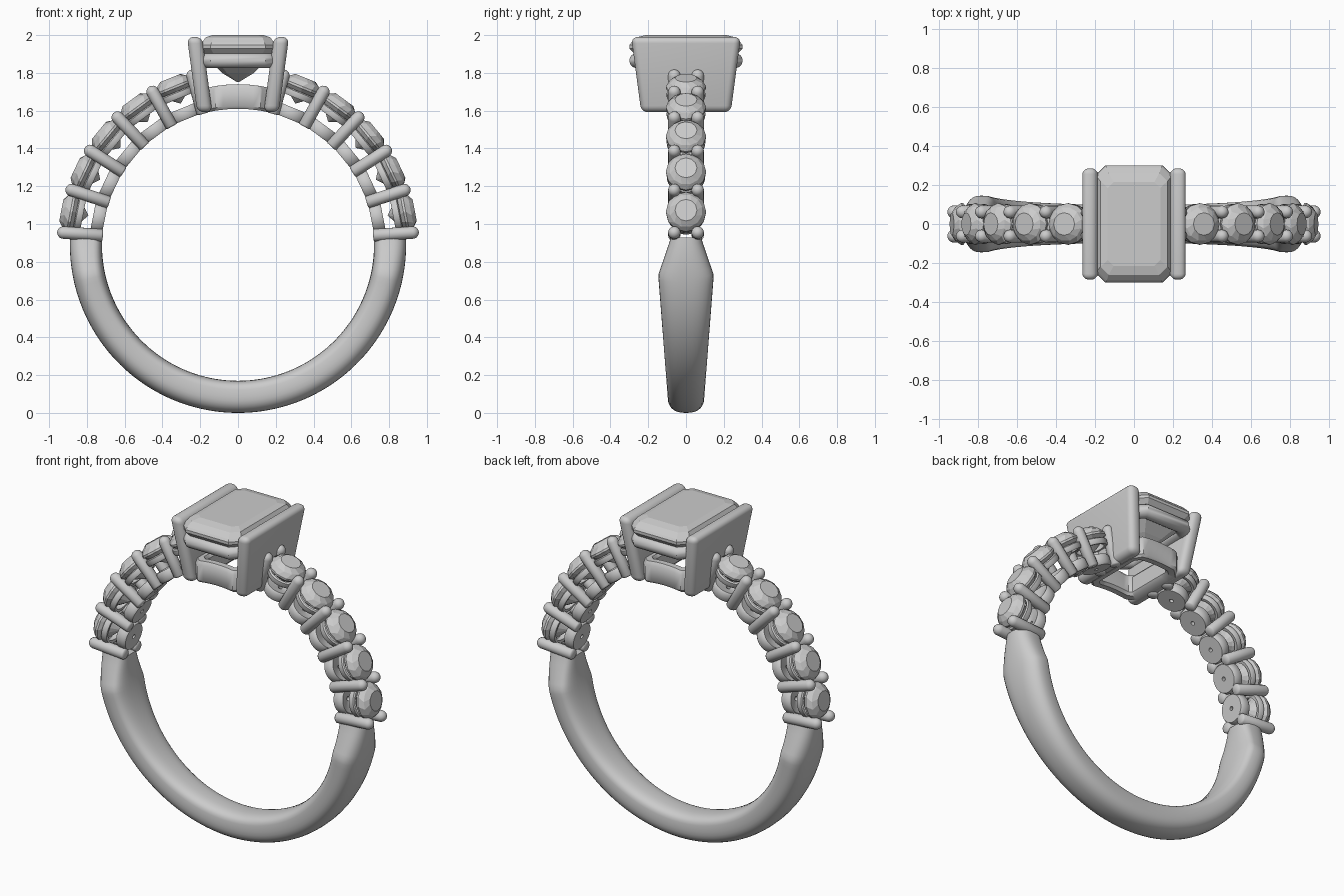
import bpy, bmesh
from math import sin, cos, pi, radians, sqrt
from mathutils import Matrix, Vector

if "Cube" in bpy.data.objects:
    bpy.data.objects.remove(bpy.data.objects["Cube"])

CZ, RIN = 0.89, 0.72          # ring centre height and finger radius


def make(name, bm, smooth=None):
    bmesh.ops.remove_doubles(bm, verts=bm.verts, dist=1e-5)
    bmesh.ops.recalc_face_normals(bm, faces=bm.faces)
    me = bpy.data.meshes.new(name)
    bm.to_mesh(me)
    bm.free()
    ob = bpy.data.objects.new(name, me)
    bpy.context.collection.objects.link(ob)
    if smooth:
        bpy.context.view_layer.objects.active = ob
        ob.select_set(True)
        bpy.ops.object.shade_smooth_by_angle(angle=radians(smooth))
        ob.select_set(False)
    return ob


def loft(name, rings, loop=False, caps=True, smooth=None, mat=None):
    """Skin closed rings of equal size; loop joins last ring to first."""
    bm = bmesh.new()
    vr = [[bm.verts.new(p) for p in r] for r in rings]
    n = len(vr[0])
    for i in range(len(vr) if loop else len(vr) - 1):
        a, b = vr[i], vr[(i + 1) % len(vr)]
        for j in range(n):
            k = (j + 1) % n
            bm.faces.new((a[j], a[k], b[k], b[j]))
    if caps and not loop:
        bm.faces.new(vr[0])
        bm.faces.new(vr[-1])
    if mat:
        bm.transform(mat)
    return make(name, bm, smooth)


def lathe(name, prof, n, mat, **kw):
    rings = [[(r * cos(2 * pi * j / n), r * sin(2 * pi * j / n), z) for j in range(n)]
             for r, z in prof]
    return loft(name, rings, mat=mat, **kw)


def octagon(hx, hy, c, z):
    return [(hx, hy - c, z), (hx - c, hy, z), (c - hx, hy, z), (-hx, hy - c, z),
            (-hx, c - hy, z), (c - hx, -hy, z), (hx - c, -hy, z), (hx, c - hy, z)]


def radial(deg):
    """Local z points outward from the ring centre at this angle."""
    return Matrix.Translation((0, 0, CZ)) @ Matrix.Rotation(radians(90 - deg), 4, 'Y')


# shank: domed section swept round the lower half, flared then pinched at the ends
def half_width(z):
    if z < 0.73:
        return 0.098 + max(z - 0.1, -0.1) * 0.078
    t = min((z - 0.73) / 0.19, 1)
    return 0.147 - 0.065 * t


def power(v, e):
    return abs(v) ** e * (1 if v > 0 else -1)


rings = []
for i in range(97):
    a = radians(2.5 - 185 * i / 96)
    w = half_width(CZ + 0.805 * sin(a))
    ring = []
    for j in range(32):
        t = 2 * pi * j / 32
        e = 0.85 if cos(t) > 0 else 0.5
        r = 0.805 + 0.085 * power(cos(t), e)
        ring.append((r * cos(a), w * power(sin(t), 0.8), CZ + r * sin(a)))
    rings.append(ring)
loft("shank", rings, smooth=40)

# shoulders: five round stones each side, with seats and shared prong pairs
step = 14.2
cap = [(0.033 * cos(k * pi / 10), 0.927 + 0.033 * sin(k * pi / 10)) for k in range(6)]
for side in (1, -1):
    tag = "right" if side == 1 else "left"
    for i in range(6):
        a = 4 + step * i
        m = radial(a if side == 1 else 180 - a)
        for y in (-0.062, 0.062):
            lathe(f"{tag}_prong", [(0.026, 0.717), (0.033, 0.725)] + cap, 16,
                  m @ Matrix.Translation((0, y, 0)), smooth=50)
        if i == 5:
            continue
        a += step / 2
        m = radial(a if side == 1 else 180 - a)
        # lower seat with a small centre hole
        lathe(f"{tag}_seat", [(0.012, 0.718), (0.08, 0.718), (0.088, 0.73),
                              (0.088, 0.772), (0.08, 0.782), (0.012, 0.76)],
              32, m, loop=True, smooth=40)
        # upper seat ring under the girdle
        lathe(f"{tag}_seat_ring", [(0.078, 0.838), (0.096, 0.835), (0.102, 0.845),
                                   (0.102, 0.868), (0.092, 0.874)],
              32, m, loop=True, smooth=40)
        # faceted round stone, alternate rings twisted half a facet
        stone = []
        for r, z, tw in ((0.058, 0.953, 0), (0.088, 0.932, .5), (0.107, 0.905, 0),
                         (0.107, 0.893, 0), (0.055, 0.848, .5), (0.002, 0.808, 0)):
            stone.append([(r * cos(2 * pi * (j + tw) / 12), r * sin(2 * pi * (j + tw) / 12), z)
                          for j in range(12)])
        loft(f"{tag}_round_stone", stone, mat=m)

# centre stone: step cut with cropped corners and a keel
loft("centre_stone", [
    octagon(0.135, 0.215, 0.03, 2.0), octagon(0.172, 0.262, 0.042, 1.988),
    octagon(0.19, 0.29, 0.05, 1.96), octagon(0.197, 0.3, 0.052, 1.947),
    octagon(0.197, 0.3, 0.052, 1.93), octagon(0.15, 0.24, 0.04, 1.865),
    octagon(0.085, 0.165, 0.025, 1.8), octagon(0.006, 0.1, 0.003, 1.752)])

# upper rail: round tube frame under the girdle
sec = []
for k in range(16):
    t = 2 * pi * k / 16
    d = 0.04 * cos(t)
    sec.append(octagon(0.185 + d, 0.26 + d, 0.055 + 0.586 * d, 1.865 + 0.04 * sin(t)))
loft("upper_rail", sec, loop=True, smooth=40)

# lower gallery: octagonal frame arched to follow the finger
def gallery_ring(d, h):
    pts = octagon(0.175 - d, 0.225 - d, 0.055 - 0.586 * d, 0)
    out = []
    for k in range(8):
        p, q = Vector(pts[k]), Vector(pts[(k + 1) % 8])
        for s in range(6):
            v = p.lerp(q, s / 6)
            out.append((v.x, v.y, CZ + h + sqrt(RIN ** 2 - v.x ** 2)))
    return out


loft("lower_gallery", [gallery_ring(d, h) for d, h in (
    (0.015, 0), (0.002, 0.015), (0, 0.11), (0.015, 0.13),
    (0.05, 0.13), (0.065, 0.11), (0.065, 0.015), (0.05, 0))], loop=True, smooth=40)

# side walls: leaning rounded plates holding the stone
for side in (1, -1):
    def plate(x, hy, z):
        return [(side * (x + 0.04), hy, z), (side * (x - 0.04), hy, z),
                (side * (x - 0.04), -hy, z), (side * (x + 0.04), -hy, z)]
    ob = loft("right_wall" if side == 1 else "left_wall",
              [plate(0.176, 0.237, 1.592), plate(0.23, 0.29, 1.99)])
    bv = ob.modifiers.new("round", 'BEVEL')
    bv.width, bv.segments = 0.034, 5
    bpy.context.view_layer.objects.active = ob
    ob.select_set(True)
    bpy.ops.object.modifier_apply(modifier="round")
    bpy.ops.object.shade_smooth_by_angle(angle=radians(40))
    ob.select_set(False)
